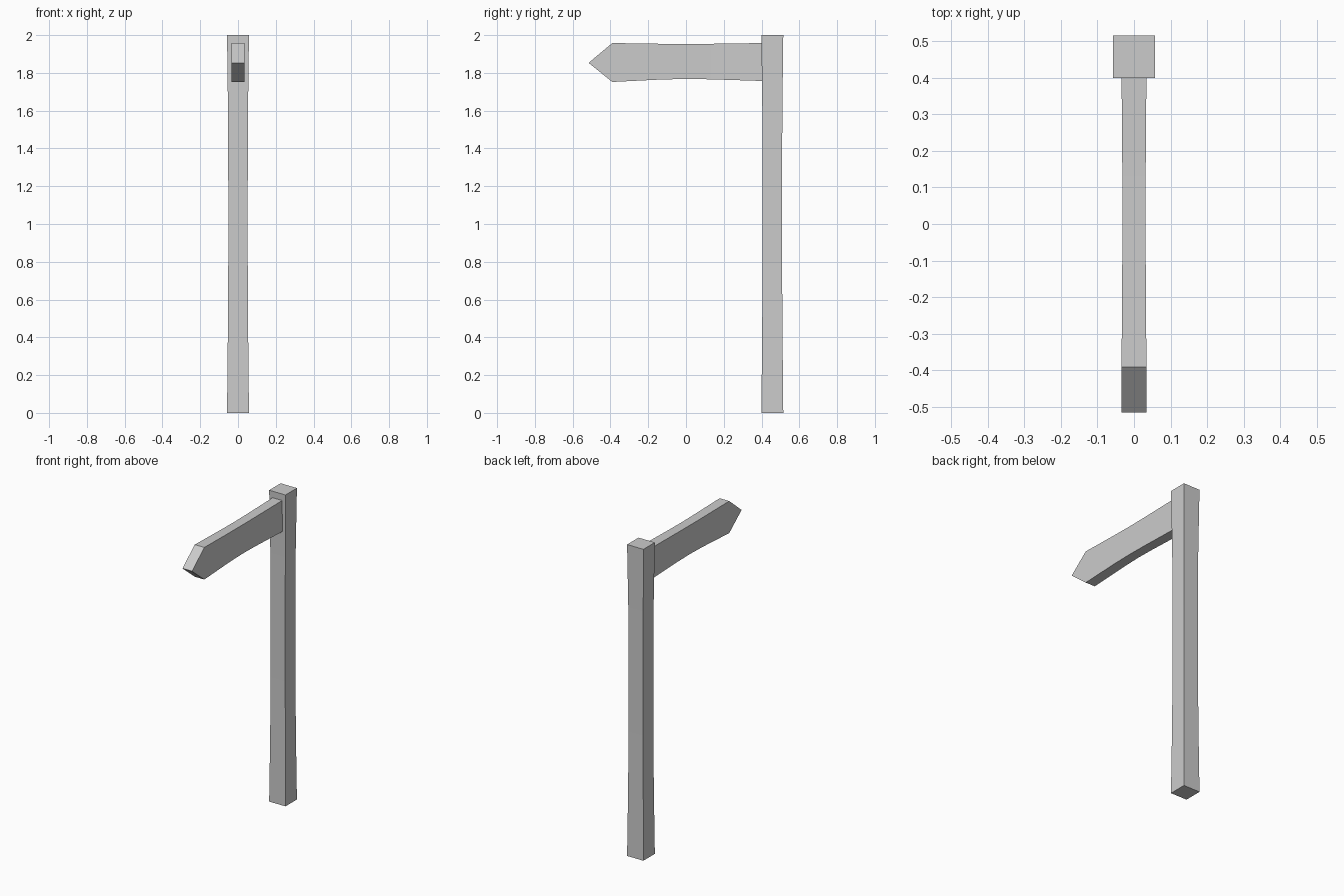
import bpy, bmesh

if "Cube" in bpy.data.objects:
    bpy.data.objects.remove(bpy.data.objects["Cube"])

def loft(name, rings):
    """Closed solid skinned through equally sized rings of points."""
    bm = bmesh.new()
    loops = [[bm.verts.new(p) for p in ring] for ring in rings]
    n = len(loops[0])
    for a, b in zip(loops, loops[1:]):
        for i in range(n):
            j = (i + 1) % n
            bm.faces.new((a[i], a[j], b[j], b[i]))
    bm.faces.new(loops[0])
    bm.faces.new(loops[-1])
    bmesh.ops.recalc_face_normals(bm, faces=bm.faces)
    mesh = bpy.data.meshes.new(name)
    bm.to_mesh(mesh)
    bm.free()
    obj = bpy.data.objects.new(name, mesh)
    bpy.context.collection.objects.link(obj)
    return obj

CORNERS = ((-1, -1), (1, -1), (1, 1), (-1, 1))

# Square post, slightly waisted in the middle
POST_Y = 0.457
post_sections = [(0, 0.058), (0.4, 0.054), (0.8, 0.0515),
                 (1.2, 0.0515), (1.6, 0.053), (2.0, 0.058)]
loft("post", [[(sx * h, POST_Y + sy * h, z) for sx, sy in CORNERS]
              for z, h in post_sections])

# Sign board with waisted edges and a wedge-shaped pointed end
# (y, half thickness, bottom z, top z)
board_sections = [(-0.515, 0.034, 1.8525, 1.8535), (-0.39, 0.034, 1.752, 1.958),
                  (-0.13, 0.0322, 1.765, 1.954), (0.0, 0.0315, 1.768, 1.953),
                  (0.13, 0.0318, 1.766, 1.954), (0.41, 0.034, 1.757, 1.958)]
loft("arrow_board", [[(sx * h, y, lo if sz < 0 else hi) for sx, sz in CORNERS]
                     for y, h, lo, hi in board_sections])
